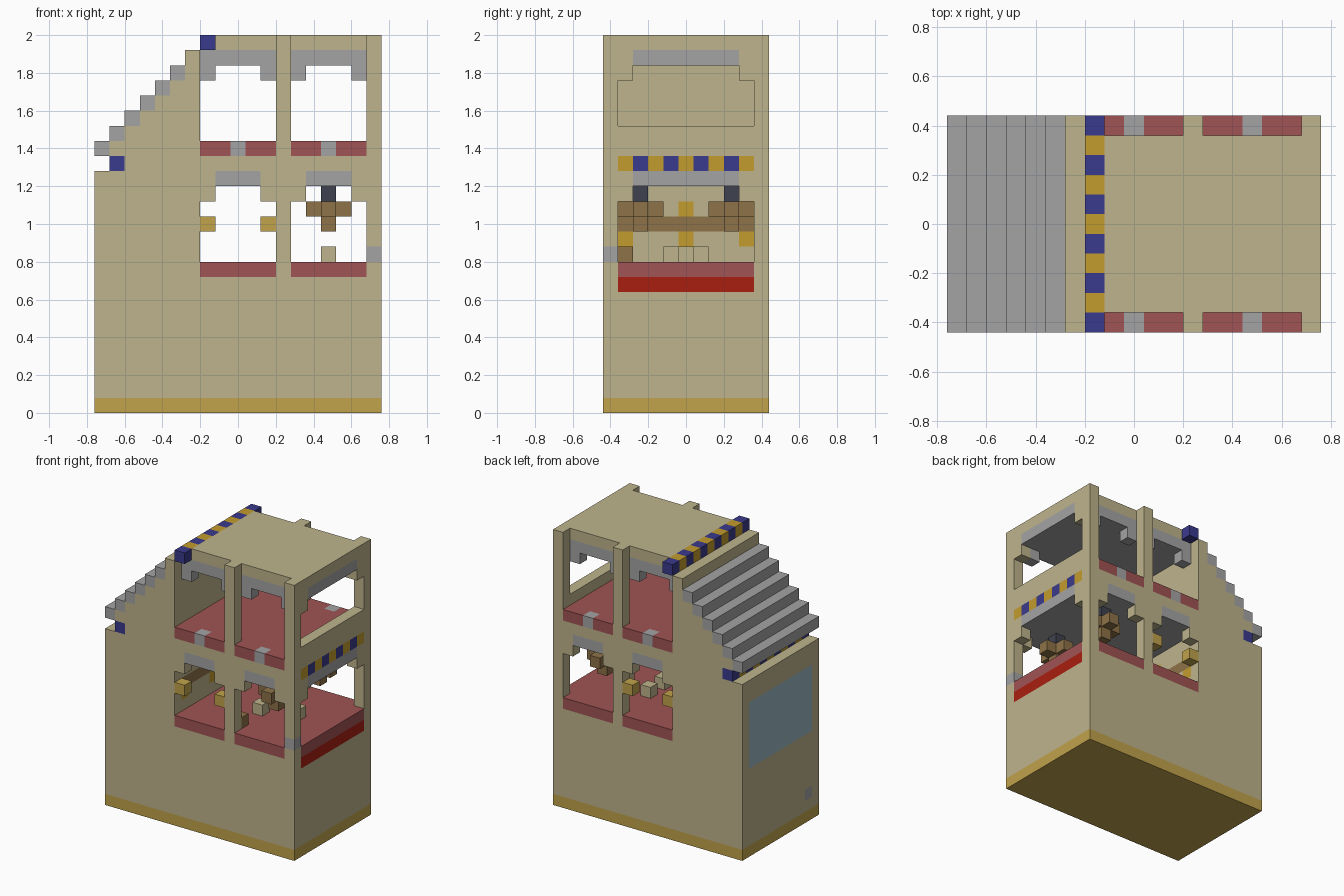
import bpy
import bmesh
from mathutils import Vector

cube = bpy.data.objects.get("Cube")
if cube:
    bpy.data.objects.remove(cube, do_unlink=True)

U = 0.08                      # size of one block
NX, NY, NZ = 19, 11, 25       # blocks along each axis


def material(name, rgb):
    lin = [((c / 255 + 0.055) / 1.055) ** 2.4 for c in rgb] + [1.0]
    m = bpy.data.materials.new(name)
    m.use_nodes = True
    m.diffuse_color = lin
    m.node_tree.nodes["Principled BSDF"].inputs["Base Color"].default_value = lin
    return m


MATS = {
    "sand": material("sand", (190, 180, 140)),
    "ochre": material("ochre", (193, 163, 76)),
    "gold": material("gold", (195, 156, 45)),
    "blue": material("blue", (58, 58, 142)),
    "grey": material("grey", (164, 164, 165)),
    "rose": material("rose", (160, 83, 83)),
    "red": material("red", (170, 30, 16)),
    "brown": material("brown", (142, 114, 72)),
    "glass": material("pale glass", (155, 184, 198)),
    "slate": material("slate", (62, 66, 78)),
}
grid = {}                     # block position -> (part, colour)


def span(r):
    return range(r, r + 1) if isinstance(r, int) else range(r[0], r[1] + 1)


def cells(x, y, z):
    return [(i, j, k) for i in span(x) for j in span(y) for k in span(z)]


def fill(part, colour, x, y, z):
    for c in cells(x, y, z):
        grid[c] = (part, colour)


def paint(colour, x, y, z):
    for c in cells(x, y, z):
        if c in grid:
            grid[c] = (grid[c][0], colour)


def carve(x, y, z):
    for c in cells(x, y, z):
        grid.pop(c, None)


ALL_X, ALL_Y, INNER = (0, NX - 1), (0, NY - 1), (1, NY - 2)
SIDES = (0, NY - 1)
BAYS = (7, 13)                # first block of each window bay

# Lower body with base band
fill("lower_body", "sand", ALL_X, ALL_Y, (1, 8))
fill("base_band", "ochre", ALL_X, ALL_Y, 0)

# Stair end block and steps
fill("stair_block", "sand", (0, 6), ALL_Y, (9, 15))
for n in range(1, 6):
    fill("stair_block", "sand", n, ALL_Y, (16, 16 + n))
fill("stair_block", "sand", 6, ALL_Y, (16, 23))
for n in range(6):
    fill("stair_steps", "grey", n, ALL_Y, 17 + n)

# Floors, lower ceiling and end wall
fill("lower_floor", "rose", (7, 17), INNER, 9)
fill("lower_ceiling", "grey", (7, 17), INNER, 15)
fill("middle_slab", "sand", (7, 17), ALL_Y, 16)
fill("upper_floor", "rose", (7, 17), INNER, 17)
fill("end_wall", "sand", 18, ALL_Y, (9, 24))

# Roof
fill("roof", "sand", (8, 17), INNER, 24)
fill("upper_ceiling", "grey", (7, 17), INNER, 23)

# Front and back walls with their windows
for y in SIDES:
    fill("pillar", "sand", 12, y, (9, 24))
    for x in BAYS:
        wall = (x, x + 4)
        fill("side_walls", "sand", wall, y, (14, 15))
        carve((x + 1, x + 3), y, 14)
        paint("grey", (x + 1, x + 3), y, 15)
        fill("lower_sill", "rose", wall, y, 9)
        fill("upper_sill", "rose", wall, y, 17)
        paint("grey", x + 2, y, 17)
        for leg in (x, x + 4):
            fill("ceiling_brackets", "grey", leg, 1 if y == 0 else NY - 2, 22)
    for x in (7, 11):
        fill("window_knobs", "ochre", x, y, 12)

# End wall windows
for bottom, top in ((10, 13), (19, 21)):
    carve(18, INNER, (bottom, top))
    carve(18, (2, 8), top + 1)
    paint("grey", 18, (2, 8), top + 2)
paint("rose", 18, INNER, 9)
paint("red", 18, INNER, 8)
paint("grey", 18, 0, 10)

# Blue and gold trims
for j in range(NY):
    trim = "gold" if j % 2 else "blue"
    fill("roof_trim", trim, 7, j, 24)
    fill("stair_trim", trim, 1, j, 16)
    if j in span(INNER):
        paint(trim, 18, j, 16)

# Glass panel and small button on the stair end
paint("glass", 0, INNER, (8, 13))
paint("grey", 0, 1, 2)

# Painted panel on the inner wall
paint("brown", 6, INNER, 12)
for j in (1, 5, 9):
    paint("gold", 6, j, 11)
paint("gold", 6, 5, 13)

# Hanging lamps
for y in (2, 8):
    fill("lamp_arms", "brown", (14, 16), y, 13)
    fill("lamp_arms", "brown", 15, (y - 1, y + 1), 13)
    fill("lamp_arms", "brown", 15, y, 12)
    fill("lamp_chain", "slate", 15, y, 14)

# Stools and crate
for x, y in ((12, 4), (12, 6), (15, 5)):
    fill("stools", "sand", x, y, 10)
fill("crate", "brown", 12, 1, 10)

# One object per part, keeping only exposed faces
parts = {}
for c, (part, colour) in grid.items():
    parts.setdefault(part, []).append((c, colour))
ORIGIN = Vector((-NX * U / 2, -NY * U / 2, 0))

for part, blocks in parts.items():
    mesh = bpy.data.meshes.new(part)
    slots = sorted({colour for _, colour in blocks})
    for colour in slots:
        mesh.materials.append(MATS[colour])
    bm = bmesh.new()
    verts = {}
    for c, colour in blocks:
        for axis in range(3):
            for side in (0, 1):
                near = list(c)
                near[axis] += 2 * side - 1
                if tuple(near) in grid:
                    continue
                loop = []
                for a, b in ((0, 0), (1, 0), (1, 1), (0, 1)):
                    p = list(c)
                    p[axis] += side
                    p[(axis + 1) % 3] += a
                    p[(axis + 2) % 3] += b
                    p = tuple(p)
                    if p not in verts:
                        verts[p] = bm.verts.new(ORIGIN + Vector(p) * U)
                    loop.append(verts[p])
                face = bm.faces.new(loop if side else loop[::-1])
                face.material_index = slots.index(colour)
    bm.to_mesh(mesh)
    bm.free()
    bpy.context.collection.objects.link(bpy.data.objects.new(part, mesh))
